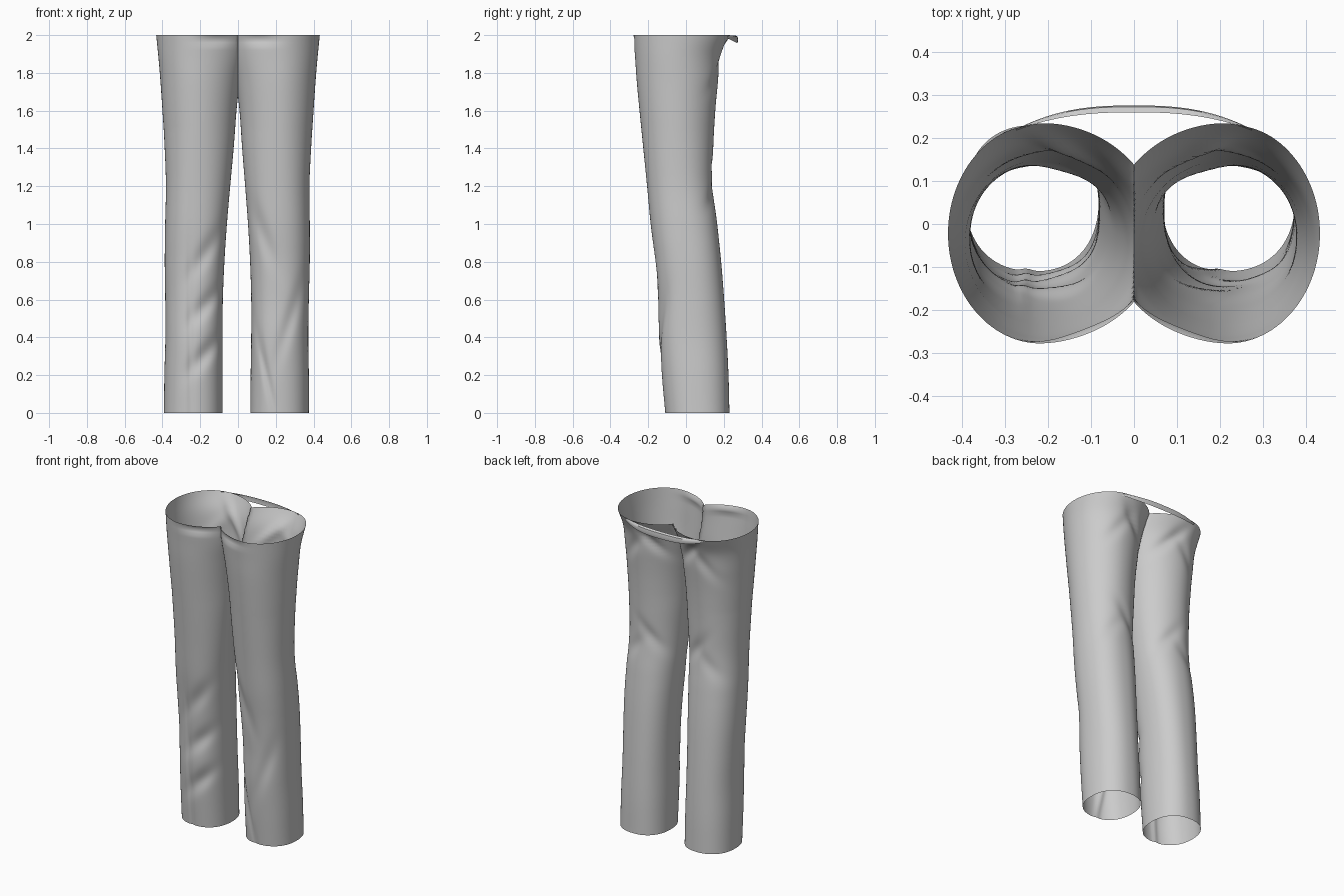
import bpy, bmesh
from math import sin, cos, pi, exp

if "Cube" in bpy.data.objects:
    bpy.data.objects.remove(bpy.data.objects["Cube"])

# Right leg outline by height: z, inner x, outer x, front y, back y
# (negative inner x means the two legs merge there and are clamped at the centre seam)
ROWS = [
    (0.00, 0.065, 0.375, -0.110, 0.230), (0.20, 0.067, 0.375, -0.128, 0.225),
    (0.40, 0.070, 0.372, -0.143, 0.215), (0.60, 0.070, 0.375, -0.147, 0.202),
    (0.80, 0.064, 0.380, -0.163, 0.186), (1.00, 0.053, 0.380, -0.187, 0.165),
    (1.20, 0.038, 0.378, -0.206, 0.141), (1.40, 0.022, 0.387, -0.226, 0.144),
    (1.60, 0.008, 0.400, -0.246, 0.155), (1.76, -0.012, 0.411, -0.261, 0.170),
    (1.89, -0.038, 0.422, -0.270, 0.185), (2.00, -0.060, 0.433, -0.279, 0.235),
]
RINGS, SEGS = 100, 112


def outline(z):
    """Smooth interpolation of the outline table."""
    i = max(k for k in range(len(ROWS) - 1) if ROWS[k][0] <= z + 1e-9)
    a, b = ROWS[i], ROWS[i + 1]
    p, n = ROWS[max(i - 1, 0)], ROWS[min(i + 2, len(ROWS) - 1)]
    h = b[0] - a[0]
    t = (z - a[0]) / h
    out = []
    for c in range(1, 5):
        m0 = (b[c] - p[c]) / (b[0] - p[0]) * h
        m1 = (n[c] - a[c]) / (n[0] - a[0]) * h
        out.append((2*t**3 - 3*t*t + 1) * a[c] + (t**3 - 2*t*t + t) * m0
                   + (3*t*t - 2*t**3) * b[c] + (t**3 - t*t) * m1)
    return out


def bump(v, centre, width):
    return exp(-((v - centre) / width) ** 2)


def fold(x, z, x0, z0, slope, thick, length):
    """Diagonal cloth fold through (x0, z0)."""
    return bump(z - slope * (x - x0), z0, thick) * bump(x, x0, length)


# Cloth folds on the front of each leg: x, z, slope, thickness, length, inward depth
FRONT = {
    1: [(0.13, 0.95, -2.0, 0.09, 0.08, 0.015), (0.14, 0.25, -4.0, 0.08, 0.06, 0.014),
        (0.28, 0.50, 2.5, 0.10, 0.08, 0.012)],
    -1: [(0.16, 0.85, -1.2, 0.07, 0.09, 0.016), (0.15, 0.58, -0.9, 0.06, 0.09, 0.020),
         (0.15, 0.32, -0.9, 0.06, 0.09, 0.022), (0.24, 0.35, 20.0, 0.5, 0.02, 0.008)],
}
# Folds on the back: behind the knee and under the seat
BACK = [(0.14, 1.22, 1.0, 0.05, 0.09, 0.012), (0.28, 1.14, -0.8, 0.05, 0.08, 0.008),
        (0.13, 1.86, 0.9, 0.04, 0.10, 0.018), (0.26, 1.80, -1.0, 0.05, 0.08, 0.010)]


def leg_point(side, z, angle):
    xi, xo, yf, yb = outline(z)
    cx = 0.215
    cy = (yf + yb) / 2
    c, s = cos(angle), sin(angle)
    power = 0.88 + 0.12 * min(max((z - 0.9) / 0.6, 0), 1)
    c = abs(c) ** power * (1 if c > 0 else -1)
    s = abs(s) ** power * (1 if s > 0 else -1)
    x = cx + c * ((xo - cx) if c > 0 else (cx - xi))
    y = cy + s * ((yb - cy) if s > 0 else (cy - yf))
    if s < 0:
        y += -s * sum(d * fold(x, z, a, b, m, t, l) for a, b, m, t, l, d in FRONT[side])
        # tucked pleat just under the front waist edge
        y += -s * 0.018 * bump(z, 1.975, 0.02) * bump(x, 0.1, 0.1)
    else:
        y -= s * sum(d * fold(x, z, a, b, m, t, l) for a, b, m, t, l, d in BACK)
    x = max(x, 0.0)
    shift = -0.017 * (1 - min(z / 1.5, 1))
    return (side * x + (shift if side < 0 else 0), y, z)


def finish(name, bm):
    bmesh.ops.recalc_face_normals(bm, faces=bm.faces[:])
    mesh = bpy.data.meshes.new(name)
    bm.to_mesh(mesh)
    bm.free()
    obj = bpy.data.objects.new(name, mesh)
    bpy.context.collection.objects.link(obj)
    bpy.ops.object.select_all(action='DESELECT')
    obj.select_set(True)
    bpy.context.view_layer.objects.active = obj
    bpy.ops.object.shade_smooth_by_angle(angle=0.8)
    return obj


# Both trouser legs, open at waist and hems, welded along the centre seam
bm = bmesh.new()
for side in (1, -1):
    rings = [[bm.verts.new(leg_point(side, 2 * r / RINGS, 2 * pi * k / SEGS))
              for k in range(SEGS)] for r in range(RINGS + 1)]
    for lo, hi in zip(rings, rings[1:]):
        for k in range(SEGS):
            j = (k + 1) % SEGS
            quad = (lo[k], lo[j], hi[j], hi[k])
            if any(abs(v.co.x) > 1e-5 for v in quad):
                bm.faces.new(quad if side > 0 else quad[::-1])
bmesh.ops.delete(bm, geom=[v for v in bm.verts if not v.link_faces], context='VERTS')
bmesh.ops.remove_doubles(bm, verts=bm.verts[:], dist=1e-5)
finish("trouser_legs", bm)

# Narrow waistband bridging the two seat halves at the back
bm = bmesh.new()
columns = []
for k in range(41):
    u = -1 + k / 20
    x = 0.275 * u
    y = 0.276 - 0.056 * abs(u) ** 2.6
    w = 1 - abs(u) ** 3
    columns.append([bm.verts.new(p) for p in (
        (x, y - 0.014 * w - 0.002, 1.999), (x, y - 0.003 * w, 1.992),
        (x, y, 1.988 - 0.012 * w), (x, y - 0.003 * w, 1.984 - 0.026 * w))])
for a, b in zip(columns, columns[1:]):
    for i in range(3):
        bm.faces.new((a[i], b[i], b[i + 1], a[i + 1]))
finish("back_waistband", bm)
